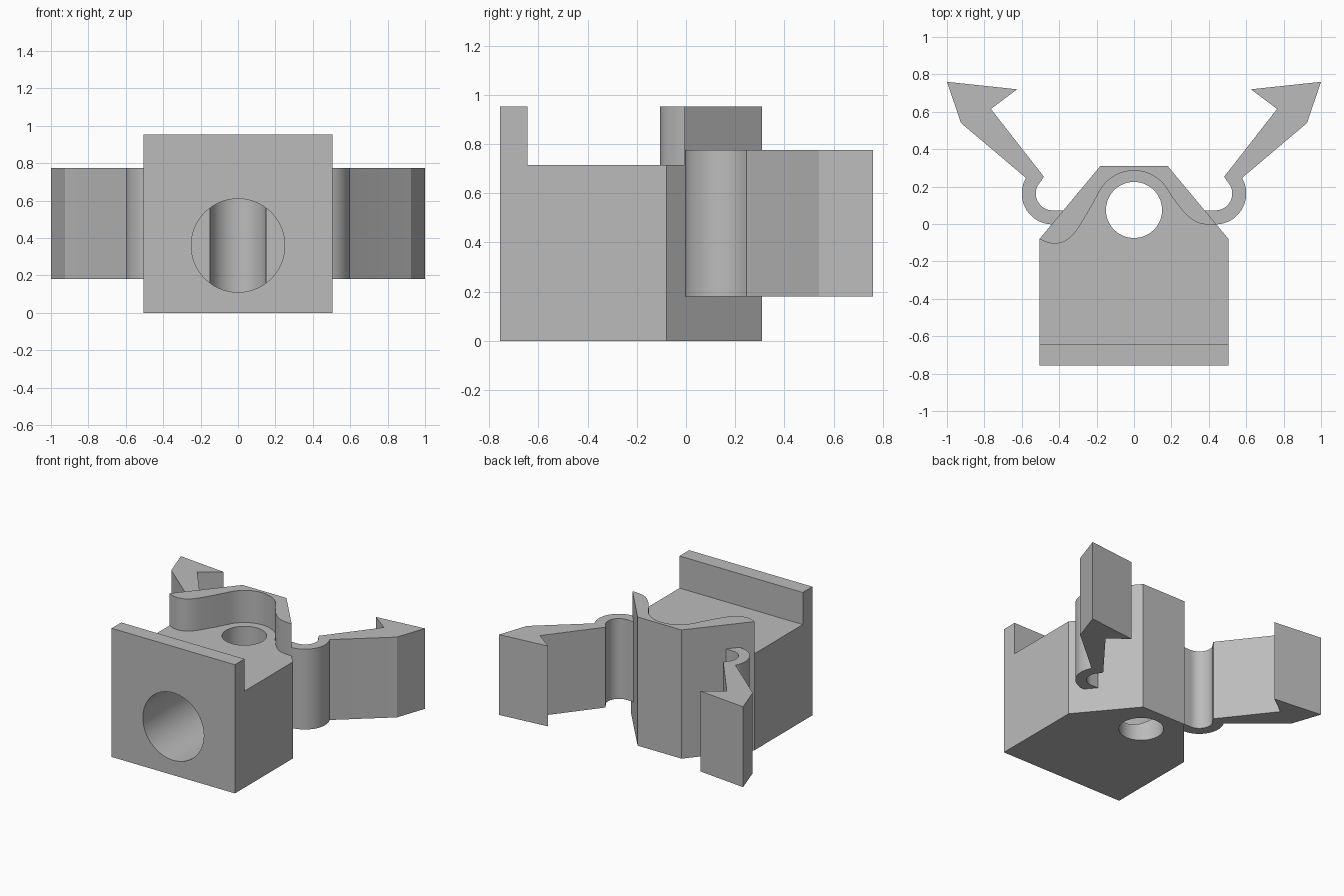
import bpy, bmesh
from math import sin, cos, radians
from mathutils import Matrix, Vector

cube = bpy.data.objects.get("Cube")
if cube:
    bpy.data.objects.remove(cube)

grey = bpy.data.materials.new("plain grey")
grey.use_nodes = True
grey.diffuse_color = (0.5, 0.5, 0.5, 1)
grey.node_tree.nodes["Principled BSDF"].inputs["Base Color"].default_value = (0.5, 0.5, 0.5, 1)


def arc(cx, cy, r, start, end, steps):
    angles = [radians(start + (end - start) * i / steps) for i in range(steps + 1)]
    return [(cx + r * cos(a), cy + r * sin(a)) for a in angles]


def spline(points, steps=6):
    """Smooth curve through the points (Catmull-Rom)."""
    p = [Vector(q) for q in [points[0]] + points + [points[-1]]]
    out = []
    for a, b, c, d in zip(p, p[1:], p[2:], p[3:]):
        for i in range(steps):
            t = i / steps
            out.append(0.5 * (2 * b + (c - a) * t + (2 * a - 5 * b + 4 * c - d) * t**2
                              + (3 * b - a - 3 * c + d) * t**3))
    return [tuple(v) for v in out] + [points[-1]]


def prism(name, outline, z0, z1, matrix=None):
    """Extrude a plan outline from z0 to z1."""
    bm = bmesh.new()
    face = bm.faces.new([bm.verts.new((x, y, z0)) for x, y in outline])
    top = bmesh.ops.extrude_face_region(bm, geom=[face])["geom"]
    bmesh.ops.translate(bm, vec=(0, 0, z1 - z0),
                        verts=[v for v in top if isinstance(v, bmesh.types.BMVert)])
    if matrix:
        bm.transform(matrix)
    bmesh.ops.recalc_face_normals(bm, faces=bm.faces)
    mesh = bpy.data.meshes.new(name)
    bm.to_mesh(mesh)
    bm.free()
    mesh.materials.append(grey)
    obj = bpy.data.objects.new(name, mesh)
    bpy.context.collection.objects.link(obj)
    return obj


def select(obj):
    bpy.ops.object.select_all(action="DESELECT")
    obj.select_set(True)
    bpy.context.view_layer.objects.active = obj


def cut(obj, cutter):
    mod = obj.modifiers.new("cut", "BOOLEAN")
    mod.operation, mod.solver, mod.object = "DIFFERENCE", "EXACT", cutter
    select(obj)
    bpy.ops.object.modifier_apply(modifier=mod.name)
    bpy.data.objects.remove(cutter)


def smooth(obj):
    select(obj)
    bpy.ops.object.shade_smooth_by_angle(angle=radians(20))


# Block with a tapered back
HALF, FRONT, BACK, HEIGHT, DECK = 0.505, -0.757, 0.31, 0.953, 0.715
HOLE_Y = 0.075
body = prism("body", [(-HALF, FRONT), (HALF, FRONT), (HALF, -0.08), (0.18, BACK),
                      (-0.18, BACK), (-HALF, -0.08)], 0, HEIGHT)

# Recessed deck between the front lip and the wavy back wall
left_wave = spline([(-HALF, -0.08), (-0.465, -0.098), (-0.42, -0.105), (-0.365, -0.09),
                    (-0.315, -0.045), (-0.26, 0.04), (-0.203, 0.14)])
crown = arc(0, HOLE_Y, 0.21, 150, 30, 28)
right_wave = spline([(0.203, 0.145), (0.27, 0.06), (0.335, 0.01), (0.405, -0.005), (0.45, -0.005)])
recess = [(-0.6, -0.645), (-0.6, -0.05)] + left_wave + crown + right_wave + [(0.6, 0), (0.6, -0.645)]
cut(body, prism("recess_cutter", recess, DECK, 1.2))

# Vertical through hole and wide bore from the front
cut(body, prism("hole_cutter", arc(0, HOLE_Y, 0.15, 0, 354, 59), -0.2, 1.2))
bore_frame = Matrix.Translation((0, 0, 0.36)) @ Matrix.Rotation(radians(90), 4, "X")
cut(body, prism("bore_cutter", arc(0, 0, 0.25, 0, 354, 59), -HOLE_Y, 1, bore_frame))
smooth(body)

# Springy barbed clips, one on each side
hook = (0.435, 0.163)
clip = ([(0.4, -0.002)] + arc(*hook, 0.165, -90, 30, 28)
        + [(0.582, 0.25), (0.925, 0.54), (1, 0.76), (0.625, 0.72), (0.765, 0.615), (0.482, 0.253)]
        + arc(*hook, 0.09, 45, -90, 28) + [(0.34, 0.073), (0.4, 0.03)])
for name, side in (("left_clip", 1), ("right_clip", -1)):
    smooth(prism(name, [(side * x, y) for x, y in clip], 0.18, 0.775))
